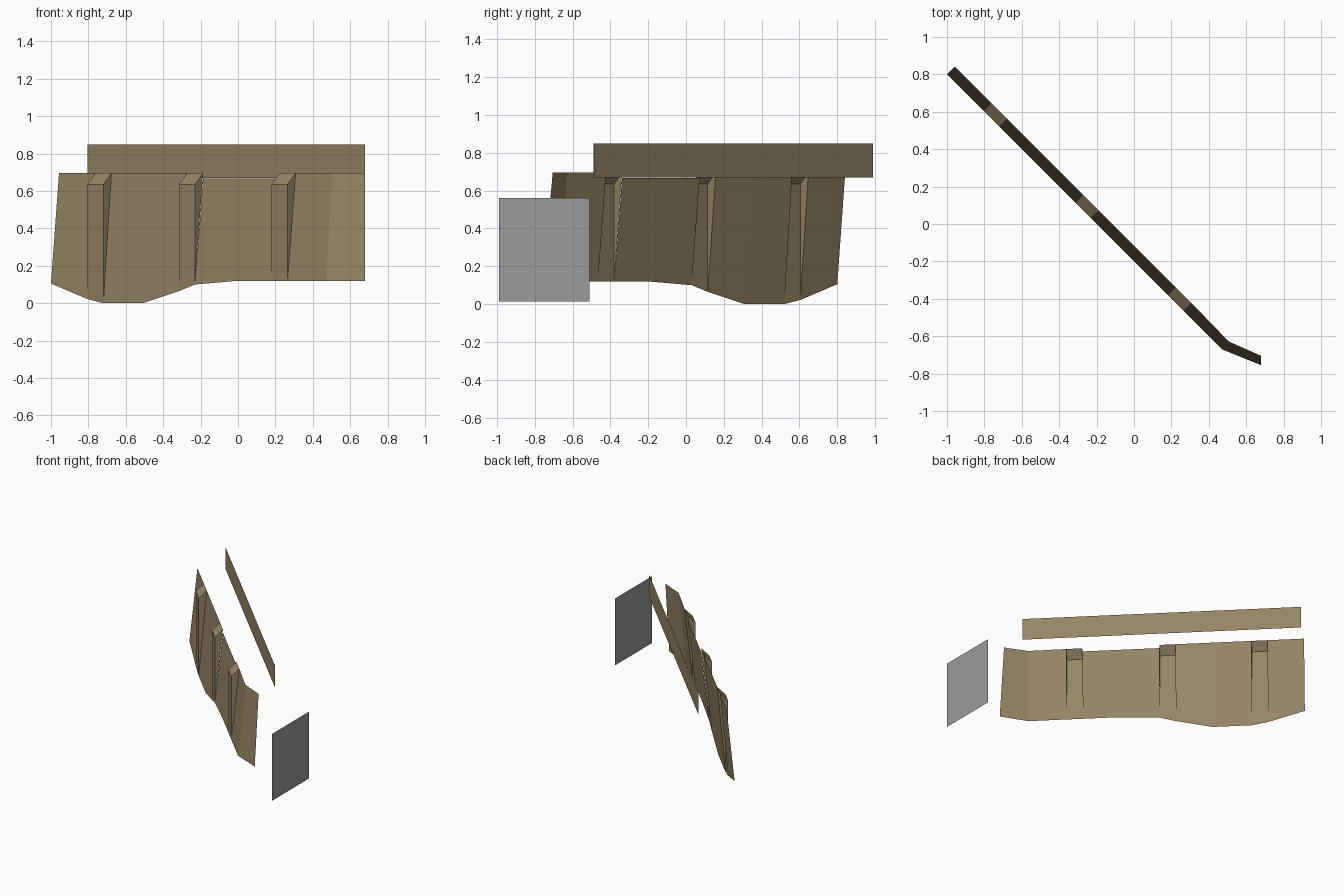
import bpy, bmesh

if "Cube" in bpy.data.objects:
    bpy.data.objects.remove(bpy.data.objects["Cube"])


def material(name, rgb):
    m = bpy.data.materials.new(name)
    m.diffuse_color = (*rgb, 1)
    m.use_nodes = True
    m.node_tree.nodes["Principled BSDF"].inputs["Base Color"].default_value = m.diffuse_color
    return m


BROWN = material("khaki_brown", (0.30, 0.235, 0.13))
GREY = material("plain_grey", (0.33, 0.33, 0.33))


def make(name, faces, mat):
    """One sheet object from a list of corner loops."""
    bm = bmesh.new()
    for loop in faces:
        bm.faces.new([bm.verts.new(p) for p in loop])
    bmesh.ops.remove_doubles(bm, verts=bm.verts, dist=1e-4)
    me = bpy.data.meshes.new(name)
    bm.to_mesh(me)
    bm.free()
    me.materials.append(mat)
    ob = bpy.data.objects.new(name, me)
    bpy.context.collection.objects.link(ob)


# Wall outline: x along the foot line and height of the lower edge
FOOT = [(-1, .105), (-.805, .022), (-.72, 0), (-.51, 0), (-.315, .065),
        (-.23, .10), (0, .12), (.18, .12), (.265, .12), (.47, .12), (.68, .12)]
RIBS = (-.805, -.315, .18)
TOP, SHOULDER = .695, .635


def foot(x, z):
    y = -.2 - x if x <= .47 else -.67 - (x - .47) * .405
    return (x, y, z)


def head(x, z):
    """Upper edge, leaning back from the foot line."""
    if x > .6:
        return (.68, -.705, z)
    dx = .036 if x > .4 else .043
    return (x + dx, -.2 - x + .042, z)


# Leaning wall sheet, and ribs folded forward out of it (open at the back)
wall, ribs = [], []
for (x0, z0), (x1, z1) in zip(FOOT, FOOT[1:]):
    a, b = foot(x0, z0), foot(x1, z1)
    if x0 in RIBS:
        c, d = foot(x1, SHOULDER), foot(x0, SHOULDER)
        e, f = head(x1, TOP), head(x0, TOP)
        ribs += [(a, b, c, d), (d, c, e, f), (a, d, f), (b, e, c)]
    else:
        top = .668 if -.23 <= x0 < .18 else TOP   # lower bay between ribs
        wall.append((a, b, head(x1, top), head(x0, top)))
make("leaning_wall", wall, BROWN)
make("wall_ribs", ribs, BROWN)

# Upright strip standing behind the wall, with a small turned end
PATH = [(-.805, .99), (.66, -.475), (.68, -.49)]
make("rear_strip", [((*p, .67), (*q, .67), (*q, .848), (*p, .848))
                    for p, q in zip(PATH, PATH[1:])], BROWN)

# Separate grey plate at the right side
make("side_plate", [((1, -.99, .015), (1, -.51, .015),
                     (1, -.51, .562), (1, -.99, .562))], GREY)
